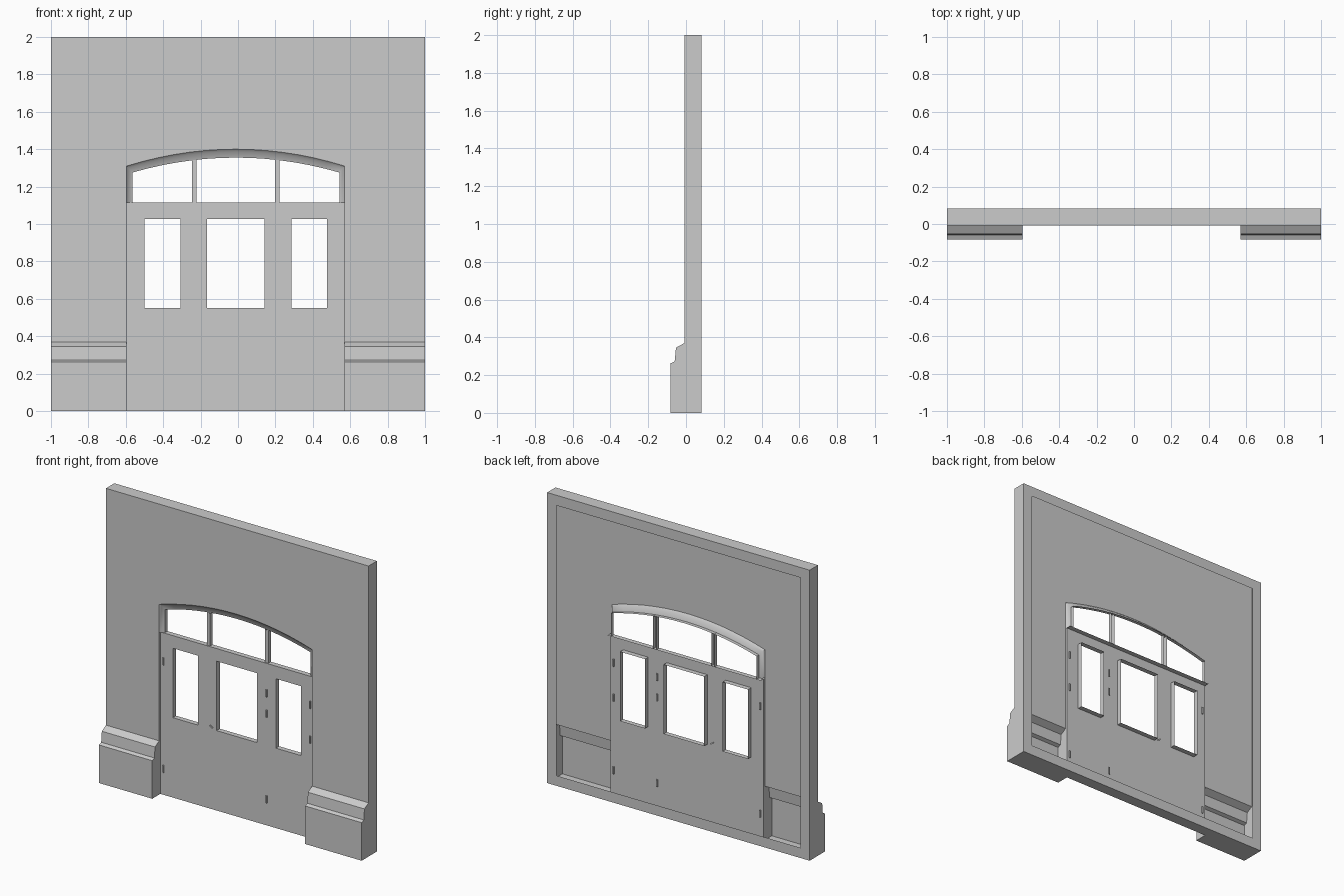
import bpy, bmesh
from mathutils import Vector

if "Cube" in bpy.data.objects:
    bpy.data.objects.remove(bpy.data.objects["Cube"])

WALL, DOOR, REVEAL, BACK = -0.008, 0.005, 0.04, 0.083   # depth planes (y)
XL, XR = -0.595, 0.57                                   # door opening
SILL = 1.115                                            # transom bottom


def sheet(name, faces, point, away=False, smooth=False):
    """Open surface from face loops; faces look toward (or away from) a point."""
    bm = bmesh.new()
    for loop in faces:
        bm.faces.new([bm.verts.new(p) for p in loop])
    bmesh.ops.remove_doubles(bm, verts=bm.verts, dist=0.0005)
    bm.normal_update()
    for f in bm.faces:
        facing = f.normal.dot(Vector(point) - f.calc_center_median()) > 0
        if facing == away:
            f.normal_flip()
    me = bpy.data.meshes.new(name)
    bm.to_mesh(me)
    bm.free()
    ob = bpy.data.objects.new(name, me)
    bpy.context.collection.objects.link(ob)
    if smooth:
        bpy.ops.object.select_all(action='DESELECT')
        bpy.context.view_layer.objects.active = ob
        ob.select_set(True)
        bpy.ops.object.shade_smooth_by_angle(angle=0.7)
    return ob


def rect(x0, x1, z0, z1, y):
    return [(x0, y, z0), (x1, y, z0), (x1, y, z1), (x0, y, z1)]


def loft(paths, closed=False):
    """Quads between successive paths of equal length."""
    out = []
    for a, b in zip(paths, paths[1:]):
        n = len(a)
        for i in range(n if closed else n - 1):
            j = (i + 1) % n
            out.append([a[i], a[j], b[j], b[i]])
    return out


def arch(x0, x1, base, rise, n=14):
    pts = []
    for i in range(n + 1):
        t = i / n
        pts.append((x0 + (x1 - x0) * t, base + rise * (1 - (2 * t - 1) ** 2)))
    return pts


FRONT = (0, -20, 4)

# Wall face above the plinths, notched by the arched opening
outer_arch = arch(XL, XR, 1.31, 0.09)
outline = [(-1, 0.37), (XL, 0.37)] + outer_arch + [(XR, 0.37), (1, 0.37), (1, 2), (-1, 2)]
sheet("wall_face", [[(x, WALL, z) for x, z in outline]], FRONT)

# Stepped plinths either side of the door
PROFILE = [(-0.083, 0), (-0.083, 0.262), (-0.06, 0.272), (-0.053, 0.345), (WALL, 0.37)]
for side, x0, x1 in (("left", -1, XL), ("right", XR, 1)):
    sheet(side + "_plinth",
          loft([[(x0, y, z) for y, z in PROFILE], [(x1, y, z) for y, z in PROFILE]]), FRONT)
    # Plinth return plus shallow jamb beside the door
    x = XL if x0 < 0 else XR
    jamb = PROFILE + [(WALL, SILL), (DOOR, SILL), (DOOR, 0)]
    sheet(side + "_jamb", [[(x, y, z) for y, z in jamb]], (0, 0, 0.5))
    # Outer end of the wall
    x = -1 if x0 < 0 else 1
    end = PROFILE + [(WALL, 2), (BACK, 2), (BACK, 0)]
    sheet(side + "_end", [[(x, y, z) for y, z in end]], (x * 10, 0, 1))

# Top, underside and rear flange
sheet("top_edge", [[(-1, WALL, 2), (1, WALL, 2), (1, BACK, 2), (-1, BACK, 2)]], (0, 0, 9))
foot = [(-1, -0.083), (XL, -0.083), (XL, DOOR), (XR, DOOR), (XR, -0.083),
        (1, -0.083), (1, BACK), (-1, BACK)]
sheet("underside", [[(x, y, 0) for x, y in foot]], (0, 0, -9))
sheet("rear_flange", loft([rect(-1, 1, 0, 2, BACK), rect(-0.93, 0.93, 0.07, 1.93, BACK)], True),
      (0, 20, 1))

# Door panel with three window openings
xs = [XL, -0.5, -0.307, -0.167, 0.143, 0.285, 0.475, XR]
zs = [0, 0.55, 1.028, SILL]
panel = [rect(xs[i], xs[i + 1], zs[k], zs[k + 1], DOOR)
         for i in range(7) for k in range(3) if not (k == 1 and i % 2)]
sheet("door_panel", panel, FRONT)
for i in (1, 3, 5):
    a = (xs[i], xs[i + 1], zs[1], zs[2])
    sheet("window_reveal", loft([rect(*a, DOOR), rect(*a, REVEAL)], True),
          ((a[0] + a[1]) / 2, 0.02, 0.8))

# Coved arch surround leading into the transom
outer = [(XL, SILL)] + outer_arch + [(XR, SILL)]
inner = [(-0.565, SILL)] + arch(-0.565, 0.543, 1.275, 0.08) + [(0.543, SILL)]
rows = []
for t, y in ((0, WALL), (0.3, DOOR), (1, 0.015), (1, REVEAL)):
    rows.append([(a[0] + (b[0] - a[0]) * t, y, a[1] + (b[1] - a[1]) * t)
                 for a, b in zip(outer, inner)])
sheet("arch_surround", loft(rows), (0, -2, 1.15), smooth=True)

# Transom sill and mullions
sheet("transom_sill", [[(XL, DOOR, SILL), (XR, DOOR, SILL),
                        (XR, REVEAL, SILL), (XL, REVEAL, SILL)]], (0, 0, 3))
for x in (-0.233, 0.21):
    top = 1.275 + 0.08 * (1 - ((x + 0.011) / 0.554) ** 2)
    section = [(x - 0.012, REVEAL), (x - 0.012, 0.012), (x + 0.012, 0.012), (x + 0.012, REVEAL)]
    sheet("mullion", loft([[(u, v, SILL) for u, v in section],
                           [(u, v, top) for u, v in section]]), (x, 0.03, 1.2), away=True)


# Hinges and handle
def block(name, x, z, w, h):
    bpy.ops.mesh.primitive_cube_add(size=1, location=(x, DOOR, z))
    ob = bpy.context.object
    ob.name = name
    ob.scale = (w, 0.014, h)
    return ob


for x, heights in ((-0.57, (0.18, 0.92)), (0.215, (0.18, 0.77, 0.91)),
                   (0.547, (0.18, 0.68, 0.92))):
    for z in heights:
        block("hinge", x, z, 0.009, 0.05)
block("door_handle", -0.205, 0.568, 0.025, 0.009).rotation_euler[1] = 0.6
